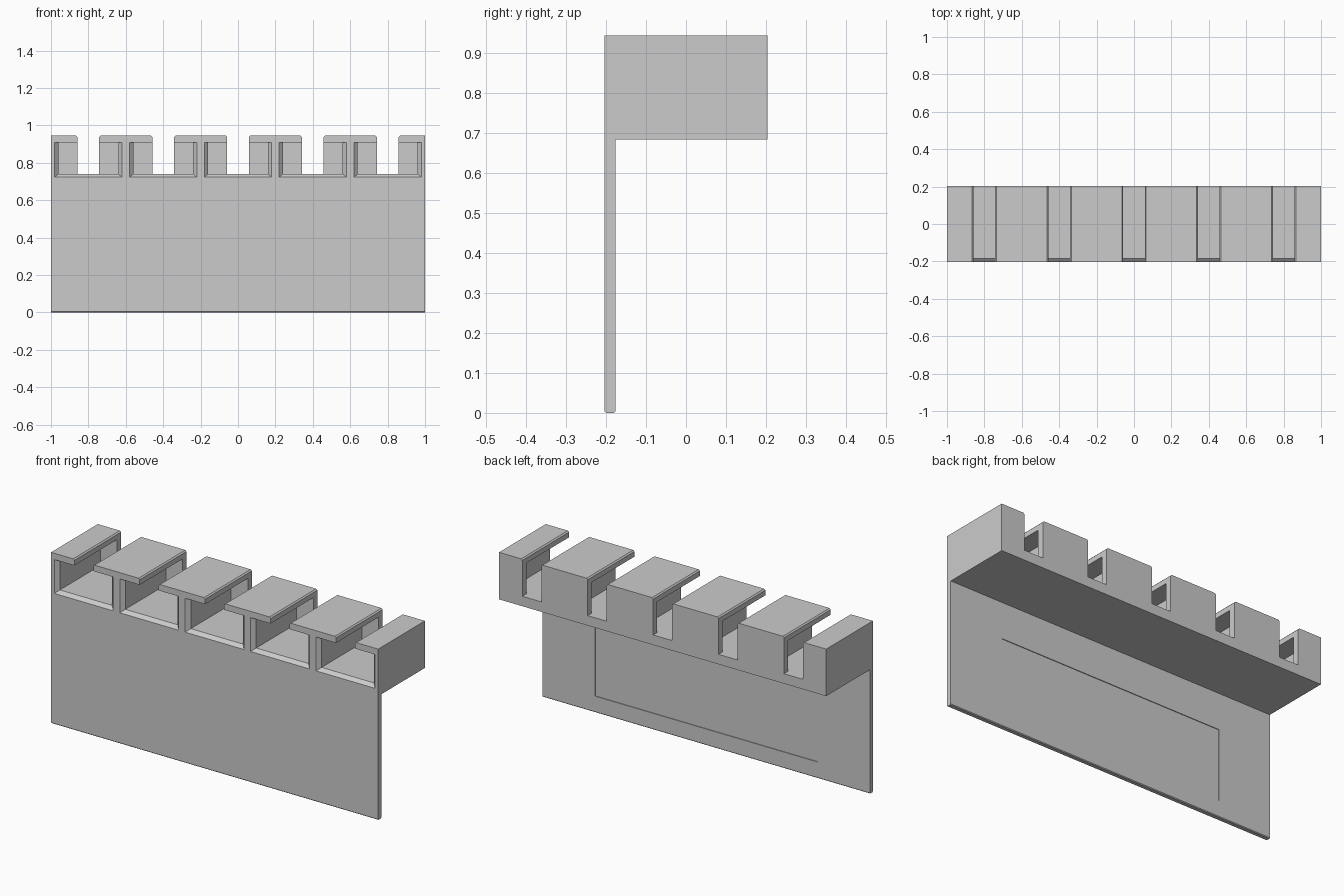
import bpy, bmesh

if "Cube" in bpy.data.objects:
    bpy.data.objects.remove(bpy.data.objects["Cube"])

def mesh_object(name, bm):
    bmesh.ops.recalc_face_normals(bm, faces=bm.faces)
    me = bpy.data.meshes.new(name)
    bm.to_mesh(me)
    bm.free()
    ob = bpy.data.objects.new(name, me)
    bpy.context.collection.objects.link(ob)
    return ob

def loft(bm, rings):
    """Closed solid through equal-length rings of points."""
    rings = [[bm.verts.new(p) for p in r] for r in rings]
    n = len(rings[0])
    bm.faces.new(rings[0])
    bm.faces.new(rings[-1])
    for a, b in zip(rings, rings[1:]):
        for i in range(n):
            j = (i + 1) % n
            bm.faces.new((a[i], a[j], b[j], b[i]))

def rect(cx, hw, z0, z1, y):
    return [(cx - hw, y, z0), (cx + hw, y, z0), (cx + hw, y, z1), (cx - hw, y, z1)]

def cut(target, cutter):
    cutter.hide_render = True
    mod = target.modifiers.new("cut", 'BOOLEAN')
    mod.operation = 'DIFFERENCE'
    mod.solver = 'EXACT'
    mod.object = cutter
    bpy.context.view_layer.objects.active = target
    bpy.ops.object.modifier_apply(modifier=mod.name)
    bpy.data.objects.remove(cutter)

FRONT, BACK, PLATE_BACK = -0.204, 0.204, -0.177
TOP, UNDER, FLOOR, LIP = 0.945, 0.685, 0.74, 0.91
centres = [-0.8 + 0.4 * i for i in range(5)]

# Body: thin front plate with a deep rail along the top
profile = [(FRONT, 0.004), (FRONT + 0.004, 0), (PLATE_BACK - 0.004, 0), (PLATE_BACK, 0.004),
           (PLATE_BACK, UNDER), (BACK, UNDER), (BACK, TOP), (FRONT, TOP)]
bm = bmesh.new()
loft(bm, [[(x, y, z) for y, z in profile] for x in (-1, 1)])
body = mesh_object("slotted_rail_panel", bm)

# Pockets open to the front, with flared sides and floor
bm = bmesh.new()
for c in centres:
    loft(bm, [rect(c, 0.20, FLOOR - 0.034, LIP, FRONT - 0.02),
              rect(c, 0.16, FLOOR, LIP, FRONT + 0.02),
              rect(c, 0.16, FLOOR, LIP, BACK - 0.035)])
cut(body, mesh_object("pocket_cutter", bm))

# Slots through the top lips and back wall, eased at the top edge
bm = bmesh.new()
for c in centres:
    half = [(0.058, FLOOR), (0.058, TOP - 0.007), (0.078, TOP + 0.013)]
    outline = half + [(-x, z) for x, z in reversed(half)]
    loft(bm, [[(c + x, y, z) for x, z in outline] for y in (FRONT - 0.1, BACK + 0.1)])
cut(body, mesh_object("slot_cutter", bm))

# Shallow label recess in the back of the plate
bm = bmesh.new()
loft(bm, [rect(0, 0.68, 0.09, 0.485, y) for y in (PLATE_BACK - 0.004, PLATE_BACK + 0.05)])
cut(body, mesh_object("recess_cutter", bm))
